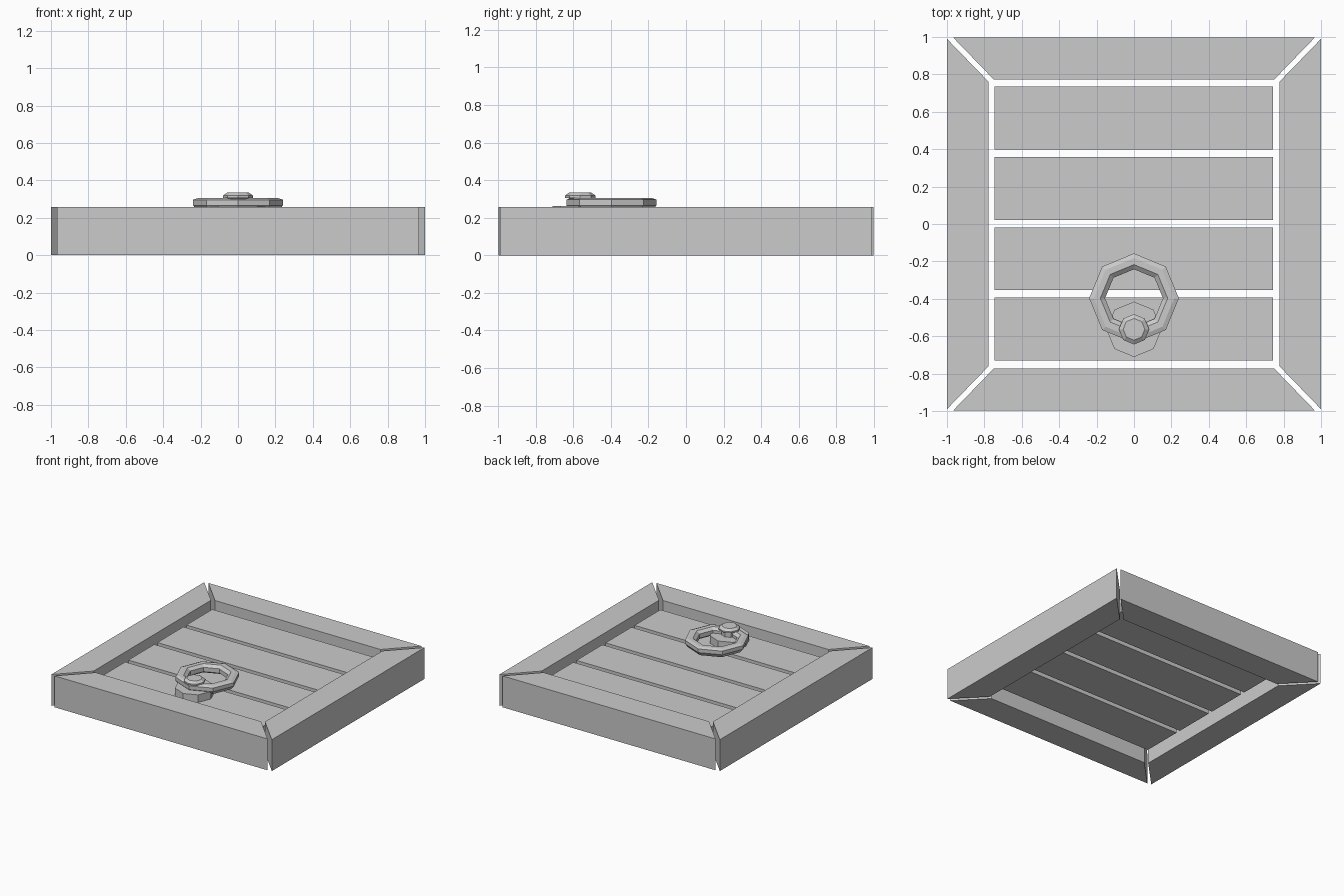
import bpy, bmesh
from math import sin, cos, tau

if "Cube" in bpy.data.objects:
    bpy.data.objects.remove(bpy.data.objects["Cube"])


def make_object(name, verts, faces):
    mesh = bpy.data.meshes.new(name)
    mesh.from_pydata(verts, [], faces)
    bm = bmesh.new()
    bm.from_mesh(mesh)
    bmesh.ops.recalc_face_normals(bm, faces=bm.faces)
    bm.to_mesh(mesh)
    bm.free()
    obj = bpy.data.objects.new(name, mesh)
    bpy.context.collection.objects.link(obj)
    return obj


def prism(name, outline, z0, z1):
    n = len(outline)
    verts = [(x, y, z) for z in (z0, z1) for x, y in outline]
    faces = [tuple(range(n)), tuple(range(n, 2 * n))]
    faces += [(i, (i + 1) % n, n + (i + 1) % n, n + i) for i in range(n)]
    return make_object(name, verts, faces)


def lathe(name, profile, cy, closed, sides=8):
    # spin an (r, z) profile around a vertical axis at (0, cy)
    m = len(profile)
    verts = [(r * cos(tau * k / sides), cy + r * sin(tau * k / sides), z)
             for k in range(sides) for r, z in profile]
    faces = []
    for k in range(sides):
        a, b = k * m, (k + 1) % sides * m
        for i in range(m if closed else m - 1):
            j = (i + 1) % m
            faces.append((a + i, a + j, b + j, b + i))
    if not closed:
        faces.append(tuple(k * m for k in range(sides)))
        faces.append(tuple(k * m + m - 1 for k in range(sides)))
    return make_object(name, verts, faces)


# Mitred frame rails, with open gaps at the corners
for side, s in (("front", -1), ("back", 1)):
    prism(f"{side}_rail", [(-0.967, s * 0.997), (0.967, s * 0.997),
                           (0.75, s * 0.773), (-0.75, s * 0.773)], 0, 0.257)
for side, s in (("left", -1), ("right", 1)):
    prism(f"{side}_rail", [(s, -0.99), (s, 0.99),
                           (s * 0.777, 0.76), (s * 0.777, -0.76)], 0, 0.257)

# Four recessed planks
for i in range(4):
    y = 0.566 - i * 0.376
    prism(f"plank_{i + 1}", [(-0.747, y - 0.168), (0.743, y - 0.168),
                             (0.743, y + 0.168), (-0.747, y + 0.168)], 0.09, 0.20)

# Handle: base plate, capped pin and pull ring
lathe("handle_plate", [(0.148, 0.195), (0.148, 0.262)], -0.563, False)
lathe("handle_pin", [(0.06, 0.25), (0.06, 0.303), (0.081, 0.306), (0.081, 0.318),
                     (0.058, 0.334)], -0.563, False)
lathe("pull_ring", [(0.24, 0.266), (0.24, 0.296), (0.215, 0.305), (0.18, 0.305),
                    (0.155, 0.285), (0.155, 0.25), (0.175, 0.235), (0.215, 0.235)],
      -0.397, True)
